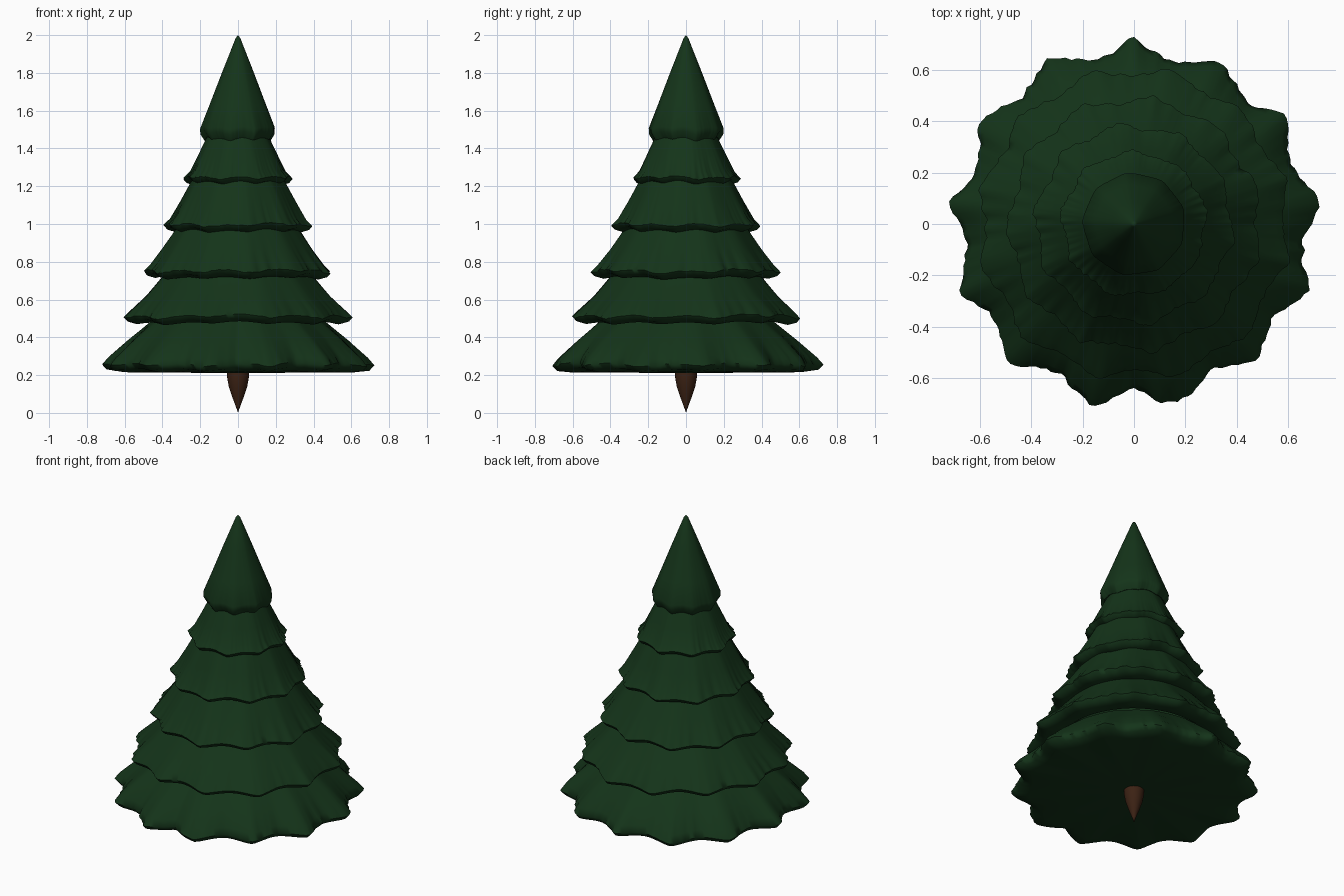
import bpy, bmesh, math, random

if "Cube" in bpy.data.objects:
    bpy.data.objects.remove(bpy.data.objects["Cube"])

random.seed(7)
SEGMENTS = 208


def material(name, color):
    mat = bpy.data.materials.new(name)
    mat.use_nodes = True
    bsdf = mat.node_tree.nodes["Principled BSDF"]
    mat.diffuse_color = bsdf.inputs["Base Color"].default_value = (*color, 1)
    mat.roughness = bsdf.inputs["Roughness"].default_value = 0.8
    return mat


def revolve(name, mat, profile, segments, shape, sharp):
    """Skin rings of (radius, height, ruffle) whose points are bent by shape()."""
    bm = bmesh.new()
    rings = []
    for radius, height, ruffle in profile:
        if radius == 0:
            rings.append([bm.verts.new((0, 0, height))] * segments)
            continue
        ring = []
        for i in range(segments):
            angle = math.tau * i / segments
            dr, dz = shape(i, angle, ruffle)
            r = radius + dr
            ring.append(bm.verts.new((r * math.cos(angle), r * math.sin(angle), height + dz)))
        rings.append(ring)
    for a, b in zip(rings, rings[1:]):
        for i in range(segments):
            j = (i + 1) % segments
            bm.faces.new(dict.fromkeys((a[i], b[i], b[j], a[j])))
    bmesh.ops.recalc_face_normals(bm, faces=bm.faces)
    mesh = bpy.data.meshes.new(name)
    bm.to_mesh(mesh)
    bm.free()
    obj = bpy.data.objects.new(name, mesh)
    bpy.context.collection.objects.link(obj)
    mesh.materials.append(mat)
    bpy.ops.object.select_all(action="DESELECT")
    obj.select_set(True)
    bpy.context.view_layer.objects.active = obj
    bpy.ops.object.shade_smooth_by_angle(angle=math.radians(sharp))


def ruffled(lobes, phase, depth, droop, fray, notch=0):
    """Pointed lobes around a rim, with frayed needle tips and an optional front gap."""
    noise = [random.uniform(-1, 1) for _ in range(SEGMENTS)]
    noise = [0.6 * n + 0.4 * noise[i - 1] for i, n in enumerate(noise)]

    def shape(i, angle, ruffle):
        wave = 1 - 2 * abs(math.sin(lobes * (angle - phase) / 2)) ** 1.3
        sway = math.sin(3 * angle + phase) + math.sin(5 * angle - 2 * phase)
        gap = notch * math.exp(-((angle - 1.5 * math.pi) / 0.05) ** 2)
        tips = fray * noise[i] * ruffle ** 6
        dr = depth * (wave + 0.1 * sway) - gap
        dz = -droop * (0.6 * wave + 0.3 * sway)
        return dr * ruffle + tips, dz * ruffle + 0.4 * tips
    return shape


green = material("needles", (0.007, 0.034, 0.010))
brown = material("bark", (0.045, 0.016, 0.007))

# Crown tip
revolve("crown_tip", green, [
    (0, 2.0, 0), (0.012, 1.985, 0), (0.085, 1.8, 0.2), (0.15, 1.63, 0.5),
    (0.197, 1.51, 0.8), (0.195, 1.483, 1), (0.174, 1.45, 1), (0.13, 1.46, 0.3)],
    SEGMENTS, ruffled(9, 0.3, 0.005, 0.010, 0.002), 60)

# Middle branch tiers: neck radius, neck height, rim radius, rim height, lobes
tiers = [
    (0.155, 1.48, 0.28, 1.245, 9),
    (0.235, 1.25, 0.383, 0.995, 10),
    (0.315, 0.99, 0.488, 0.75, 11),
    (0.395, 0.73, 0.598, 0.51, 12),
]
for k, (neck, top, rim, low, lobes) in enumerate(tiers):
    mid, middle = (neck + rim) / 2 - 0.006, (top + low) / 2
    revolve(f"branch_tier_{k + 2}", green, [
        (neck, top, 0.1), (mid, middle, 0.45), (rim - 0.03, low + 0.035, 0.85),
        (rim, low, 1), (rim - 0.015, low - 0.02, 0.9), (rim - 0.06, low - 0.035, 0.7),
        (rim - 0.15, low - 0.01, 0.1)],
        SEGMENTS, ruffled(lobes, 0.9 * k + 0.2, 0.009 + 0.004 * k, 0.010 + 0.001 * k,
                          0.007 + 0.001 * k), 60)

# Lowest tier with its closed underside
revolve("branch_tier_6", green, [
    (0.46, 0.485, 0.1), (0.575, 0.385, 0.45), (0.665, 0.295, 0.85),
    (0.69, 0.255, 1), (0.67, 0.23, 0.9), (0.6, 0.217, 0.4), (0.4, 0.214, 0), (0, 0.21, 0)],
    SEGMENTS, ruffled(13, math.pi / 2, 0.034, 0.010, 0.014, 0.03), 60)

# Trunk, tapering to a stake
revolve("trunk", brown, [
    (0, 0.24, 0), (0.059, 0.24, 0), (0.058, 0.19, 0), (0.049, 0.14, 0),
    (0.031, 0.085, 0), (0.012, 0.035, 0), (0, 0, 0)],
    24, lambda i, angle, ruffle: (0, 0), 50)
